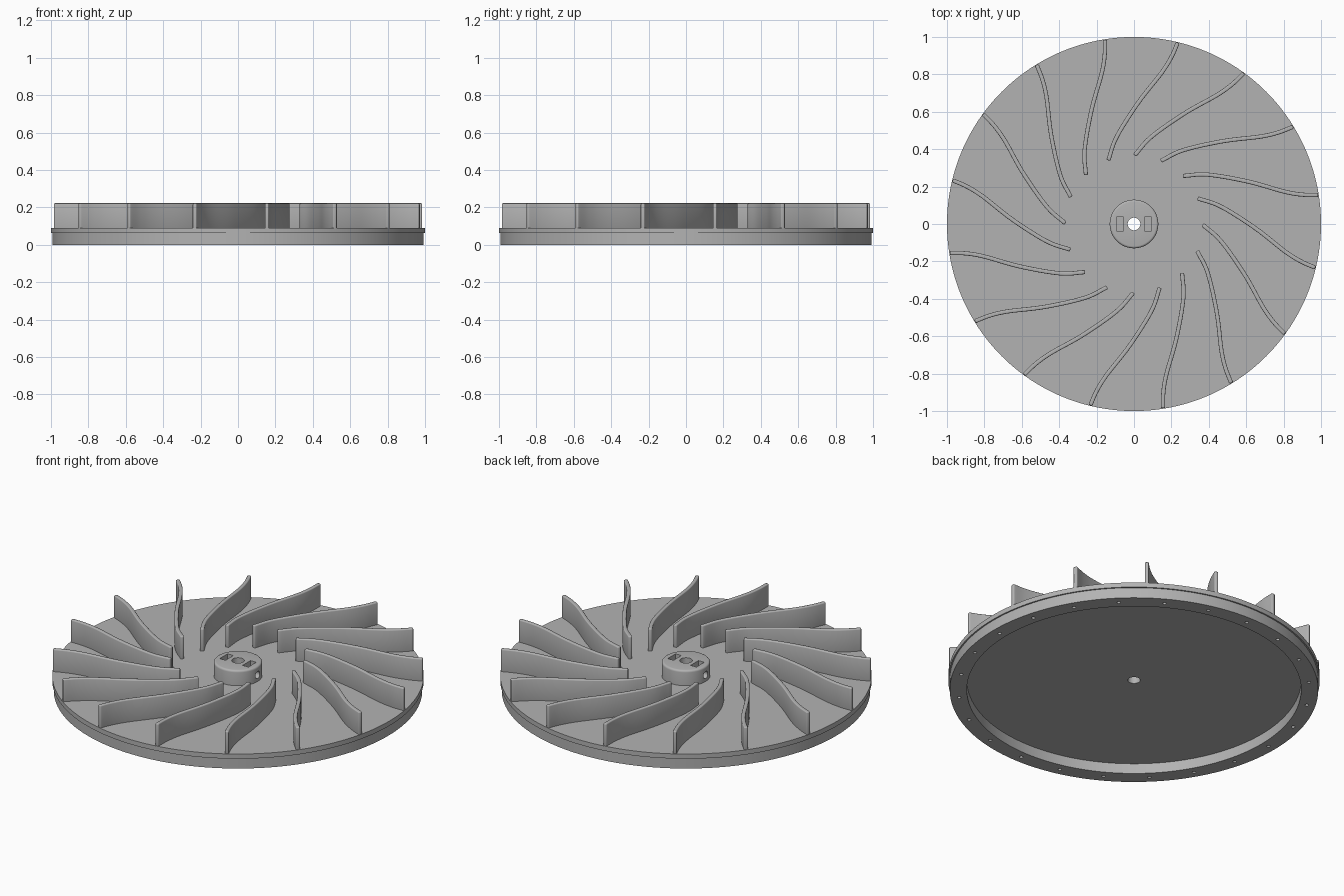
import bpy, bmesh, math
from mathutils import Matrix, Vector

cube = bpy.data.objects.get("Cube")
if cube:
    bpy.data.objects.remove(cube, do_unlink=True)

grey = bpy.data.materials.new("plain grey")
grey.use_nodes = True
COLOUR = (0.45, 0.45, 0.45, 1)
grey.diffuse_color = COLOUR
grey.node_tree.nodes["Principled BSDF"].inputs["Base Color"].default_value = COLOUR

BLADES = 16
HOLES = 24
BORE = 0.034
DISC_TOP = 0.09
HUB_TOP = 0.18


def make_object(name, bm):
    bmesh.ops.recalc_face_normals(bm, faces=bm.faces)
    mesh = bpy.data.meshes.new(name)
    bm.to_mesh(mesh)
    bm.free()
    mesh.materials.append(grey)
    obj = bpy.data.objects.new(name, mesh)
    bpy.context.collection.objects.link(obj)
    return obj


def lathe(name, profile, sides):
    """Revolve a closed (radius, height) profile about z."""
    bm = bmesh.new()
    rings = []
    for i in range(sides):
        a = math.tau * i / sides
        rings.append([bm.verts.new((r * math.cos(a), r * math.sin(a), z)) for r, z in profile])
    n = len(profile)
    for i in range(sides):
        a, b = rings[i], rings[(i + 1) % sides]
        for j in range(n):
            k = (j + 1) % n
            bm.faces.new((a[j], b[j], b[k], a[k]))
    return make_object(name, bm)


def apply_modifiers(obj):
    graph = bpy.context.evaluated_depsgraph_get()
    graph.update()
    mesh = bpy.data.meshes.new_from_object(obj.evaluated_get(graph))
    obj.modifiers.clear()
    obj.data = mesh


def carve(obj, bm):
    """Cut the cutter mesh out of an object, then discard the cutter."""
    cutter = make_object("cutter", bm)
    cutter.hide_render = True
    mod = obj.modifiers.new("cut", 'BOOLEAN')
    mod.operation = 'DIFFERENCE'
    mod.solver = 'EXACT'
    mod.object = cutter
    apply_modifiers(obj)
    bpy.data.objects.remove(cutter, do_unlink=True)


def add_cylinder(bm, radius, depth, matrix, sides):
    bmesh.ops.create_cone(bm, cap_ends=True, segments=sides, radius1=radius,
                          radius2=radius, depth=depth, matrix=matrix)


def smooth(obj, angle=30):
    bpy.ops.object.select_all(action='DESELECT')
    obj.select_set(True)
    bpy.context.view_layer.objects.active = obj
    bpy.ops.object.shade_smooth_by_angle(angle=math.radians(angle))


# Backing disc: thin plate with a slightly inset rim and a hollow underside
disc = lathe("disc", [(BORE, 0.06), (0.9, 0.06), (0.9, 0), (0.992, 0), (0.992, 0.062),
                      (1, 0.062), (1, DISC_TOP), (BORE, DISC_TOP)], 192)

# Ring of small blind holes under the rim
bm = bmesh.new()
for i in range(HOLES):
    turn = Matrix.Rotation(math.tau * i / HOLES, 4, 'Z')
    add_cylinder(bm, 0.01, 0.08, turn @ Matrix.Translation((0.945, 0, 0)), 16)
carve(disc, bm)
smooth(disc)

# Hub with a rounded top edge
R, FILLET = 0.13, 0.012
profile = [(BORE, DISC_TOP - 0.01), (R, DISC_TOP - 0.01)]
for i in range(5):
    a = math.pi / 2 * i / 4
    profile.append((R - FILLET + FILLET * math.cos(a), HUB_TOP - FILLET + FILLET * math.sin(a)))
profile.append((BORE, HUB_TOP))
hub = lathe("hub", profile, 64)

# Nut pockets in the hub top, and screw holes through its sides
bm = bmesh.new()
for side in (-1, 1):
    size = Matrix.Diagonal((0.038, 0.074, 0.16, 1))
    bmesh.ops.create_cube(bm, size=1, matrix=Matrix.Translation((side * 0.075, 0, HUB_TOP)) @ size)
carve(hub, bm)
bm = bmesh.new()
for side in (-1, 1):
    place = Matrix.Translation((side * 0.1, 0, 0.128)) @ Matrix.Rotation(math.pi / 2, 4, 'Y')
    add_cylinder(bm, 0.021, 0.15, place, 24)
carve(hub, bm)
smooth(hub)

# Blade centre line, an S-curve running from near the hub to the rim
path = [Vector(p) for p in ((0.262, 0.257), (0.395, 0.264), (0.61, 0.227),
                            (0.80, 0.174), (0.90, 0.157), (0.985, 0.155))]


def spline(points, steps):
    pts = [2 * points[0] - points[1]] + points + [2 * points[-1] - points[-2]]
    out = []
    for a, b, c, d in zip(pts, pts[1:], pts[2:], pts[3:]):
        for i in range(steps):
            t = i / steps
            out.append(0.5 * (2 * b + (c - a) * t + (2 * a - 5 * b + 4 * c - d) * t ** 2
                              + (3 * b - a - 3 * c + d) * t ** 3))
    return out + [points[-1]]


def make_blade(name, turn):
    line = spline(path, 6)
    left, right = [], []
    for i, p in enumerate(line):
        along = line[min(i + 1, len(line) - 1)] - line[max(i - 1, 0)]
        normal = Vector((-along.y, along.x)).normalized() * 0.011
        left.append(p + normal)
        right.append(p - normal)
    bm = bmesh.new()
    rows = []
    for side in (left, right):
        for z in (DISC_TOP - 0.015, 0.222):
            rows.append([bm.verts.new((p.x, p.y, z)) for p in side])
    loop = [rows[0], rows[1], rows[3], rows[2]]
    for a, b in zip(loop, loop[1:] + loop[:1]):
        for i in range(len(line) - 1):
            bm.faces.new((a[i], a[i + 1], b[i + 1], b[i]))
    for end in (0, -1):
        bm.faces.new([row[end] for row in loop])
    bmesh.ops.rotate(bm, verts=bm.verts, matrix=Matrix.Rotation(turn, 3, 'Z'))
    blade = make_object(name, bm)
    bevel = blade.modifiers.new("rounded edges", 'BEVEL')
    bevel.width = 0.006
    bevel.segments = 3
    bevel.limit_method = 'ANGLE'
    bevel.angle_limit = math.radians(60)
    apply_modifiers(blade)
    smooth(blade, 35)


for i in range(BLADES):
    make_blade(f"blade_{i + 1}", math.tau * i / BLADES)
